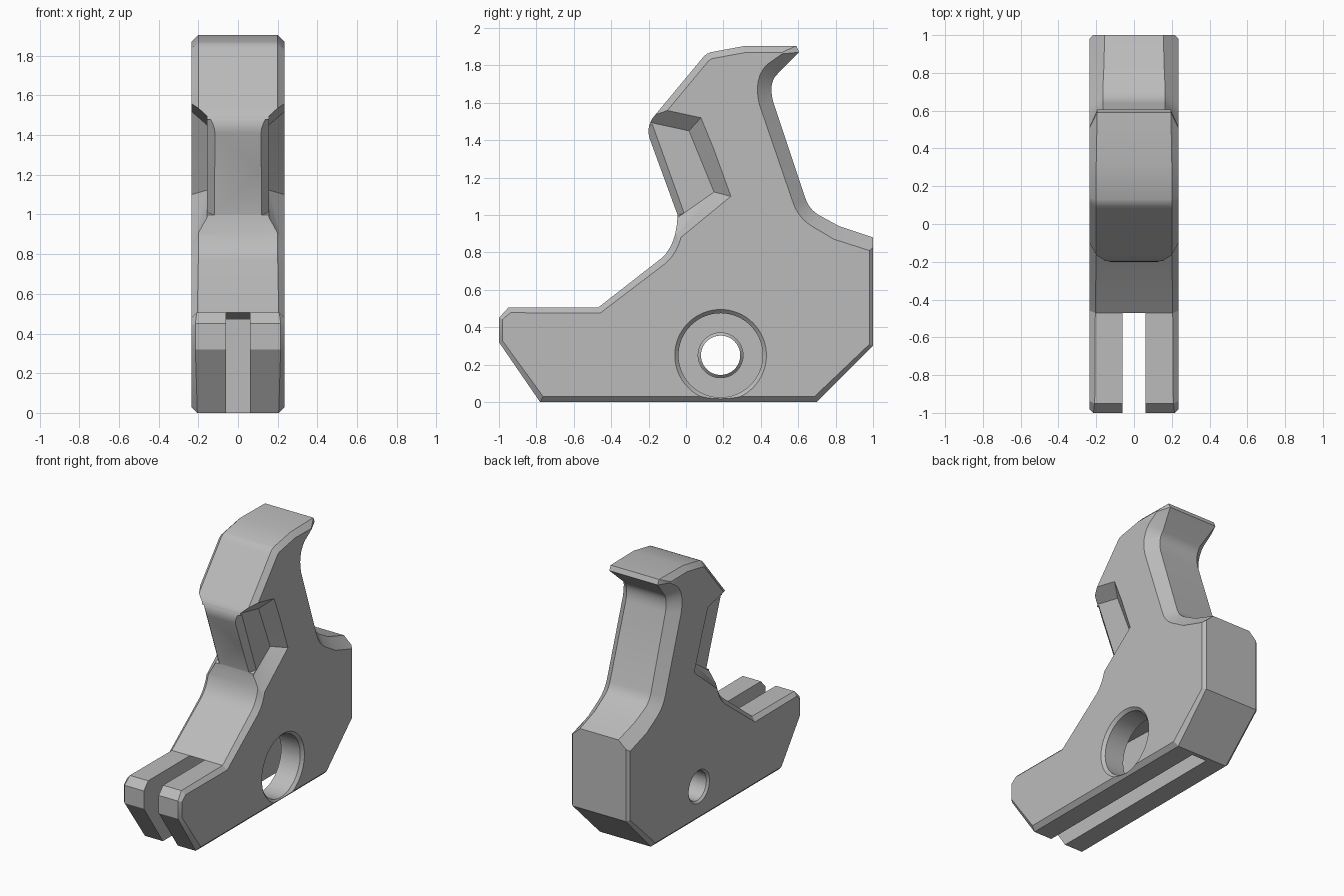
import bpy, bmesh
from math import pi
from mathutils import Vector, Matrix

if "Cube" in bpy.data.objects:
    bpy.data.objects.remove(bpy.data.objects["Cube"])

HALF = 0.235  # half thickness of the body

metal = bpy.data.materials.new("light grey metal")
metal.use_nodes = True
grey = (0.5, 0.5, 0.5, 1)
metal.diffuse_color = grey
metal.node_tree.nodes["Principled BSDF"].inputs["Base Color"].default_value = grey


def make_object(name, bm):
    bmesh.ops.recalc_face_normals(bm, faces=bm.faces)
    mesh = bpy.data.meshes.new(name)
    bm.to_mesh(mesh)
    bm.free()
    obj = bpy.data.objects.new(name, mesh)
    mesh.materials.append(metal)
    bpy.context.collection.objects.link(obj)
    return obj


def cut(target, cutter):
    """Subtract the cutter from the target and discard it."""
    mod = target.modifiers.new("cut", "BOOLEAN")
    mod.operation = "DIFFERENCE"
    mod.solver = "EXACT"
    mod.object = cutter
    bpy.context.view_layer.objects.active = target
    bpy.ops.object.modifier_apply(modifier=mod.name)
    bpy.data.objects.remove(cutter)


def hull(name, points):
    bm = bmesh.new()
    for p in points:
        bm.verts.new(p)
    bmesh.ops.convex_hull(bm, input=bm.verts)
    return make_object(name, bm)


def cone(name, x1, r1, x2, r2):
    """Round cutter along x at the pivot."""
    bm = bmesh.new()
    place = Matrix.Translation(((x1 + x2) / 2, 0.185, 0.25)) @ Matrix.Rotation(pi / 2, 4, "Y")
    bmesh.ops.create_cone(bm, cap_ends=True, segments=64, radius1=r1, radius2=r2,
                          depth=x2 - x1, matrix=place)
    return make_object(name, bm)


def bend(a, b, c, chamfer, steps=6):
    """Rounded corner from a to c, pulled towards b."""
    a, b, c = Vector(a), Vector(b), Vector(c)
    for i in range(steps + 1):
        t = i / steps
        p = a * (1 - t) ** 2 + b * (2 * t * (1 - t)) + c * t * t
        yield (p.x, p.y, chamfer)


# Side profile: y, z, chamfer and, at mixed corners, the chamfer's inner point
THIN, MID, WIDE = 0.02, 0.035, 0.08
profile = [
    (-0.78, 0, 0.03), (-1, 0.32, THIN), (-1, 0.45, THIN), (-0.95, 0.505, 0.027), (-0.47, 0.505, 0.03),
    *bend((-0.13, 0.77), (-0.05, 0.84), (-0.045, 1.0), MID),
    *bend((-0.195, 1.41), (-0.215, 1.48), (-0.165, 1.535), MID),
    *bend((0.08, 1.83), (0.1, 1.86), (0.13, 1.87), MID, 3),
    (0.32, 1.905, MID),
    (0.59, 1.905, 0.04, 0.51, 1.868), (0.605, 1.87, 0.04, 0.515, 1.862),
    *bend((0.49, 1.755), (0.44, 1.71), (0.465, 1.61), 0.075),
    *bend((0.64, 1.085), (0.66, 1.03), (0.71, 1.0), 0.07),
    (0.82, 0.94, 0.075), (1, 0.88, WIDE, 0.98, 0.81),
    (1, 0.826, THIN, 0.98, 0.81), (1, 0.3, THIN), (0.7, 0, 0.03),
]


def inner_point(i):
    if len(profile[i]) > 3:
        return Vector(profile[i][3:])
    prev, here, after = (Vector(profile[j % len(profile)][:2]) for j in (i - 1, i, i + 1))
    d1, d2 = (here - prev).normalized(), (after - here).normalized()
    n1, n2 = Vector((d1.y, -d1.x)), Vector((d2.y, -d2.x))
    return here + profile[i][2] * (n1 + n2) / (1 + n1.dot(n2))


# Body: chamfered plate lofted through four outlines
bm = bmesh.new()
rings = [[], [], [], []]
for i, row in enumerate(profile):
    inner, outer, x = inner_point(i), Vector(row[:2]), HALF - row[2]
    for ring, px, p in zip(rings, (-HALF, -x, x, HALF), (inner, outer, outer, inner)):
        ring.append(bm.verts.new((px, p.x, p.y)))
for a, b in zip(rings, rings[1:]):
    for i in range(len(a)):
        bm.faces.new((a[i - 1], a[i], b[i], b[i - 1]))
bm.faces.new(rings[0])
bm.faces.new(rings[3])
bmesh.ops.remove_doubles(bm, verts=bm.verts, dist=0.0005)
body = make_object("hooked_lever_body", bm)

# Centre slot, open at the front and the bottom
slot_side = [(-1.2, -0.1), (-1.2, 0.7), (-0.47, 0.7), (-0.47, 0.505), (0.67, 0.47), (0.67, -0.1)]
bm = bmesh.new()
base = bm.faces.new([bm.verts.new((-0.06, y, z)) for y, z in slot_side])
moved = bmesh.ops.extrude_face_region(bm, geom=[base])["geom"]
bmesh.ops.translate(bm, vec=(0.12, 0, 0), verts=[v for v in moved if isinstance(v, bmesh.types.BMVert)])
cut(body, make_object("slot_cutter", bm))

# Pivot: wide bore on the left, narrow hole through the right, chamfered rims
cut(body, cone("bore_cutter", 0, 0.225, 0.3, 0.225))
cut(body, cone("bore_rim_cutter", 0.205, 0.215, 0.265, 0.275))
cut(body, cone("hole_cutter", -0.3, 0.105, 0, 0.105))
cut(body, cone("hole_rim_cutter", -0.265, 0.15, -0.215, 0.1))
cut(body, cone("inner_rim_cutter", -0.08, 0.1, -0.04, 0.14))

# Neck pockets with sloping walls, and the bevel along the neck's front edge
floor = [(0.016, 1.45), (0.15, 1.123), (-0.4, 0.737), (-0.4, 1.54)]
rim = [(0.08, 1.52), (0.24, 1.1), (-0.4, 0.607), (-0.4, 1.623)]
edge = [Vector((-0.01, 1.01)), Vector((-0.18, 1.485))]
front = Vector((-0.066, -0.025))
for side in (-1, 1):
    points = [(side * 0.155, *p) for p in floor]
    points += [(side * 0.315, *(Vector(r) * 2 - Vector(f))) for f, r in zip(floor, rim)]
    cut(body, hull("pocket_cutter", points))
    points = []
    for p in edge:
        for x, q in ((0.155, p), (0.085, p + front), (0.2, p + front), (0.2, p)):
            points.append((side * x, q.x, q.y))
    cut(body, hull("neck_bevel_cutter", points))

# Smooth the rounded stretches, keep the chamfers crisp
bpy.ops.object.select_all(action="DESELECT")
body.select_set(True)
bpy.context.view_layer.objects.active = body
bpy.ops.object.shade_smooth_by_angle(angle=pi / 7)
